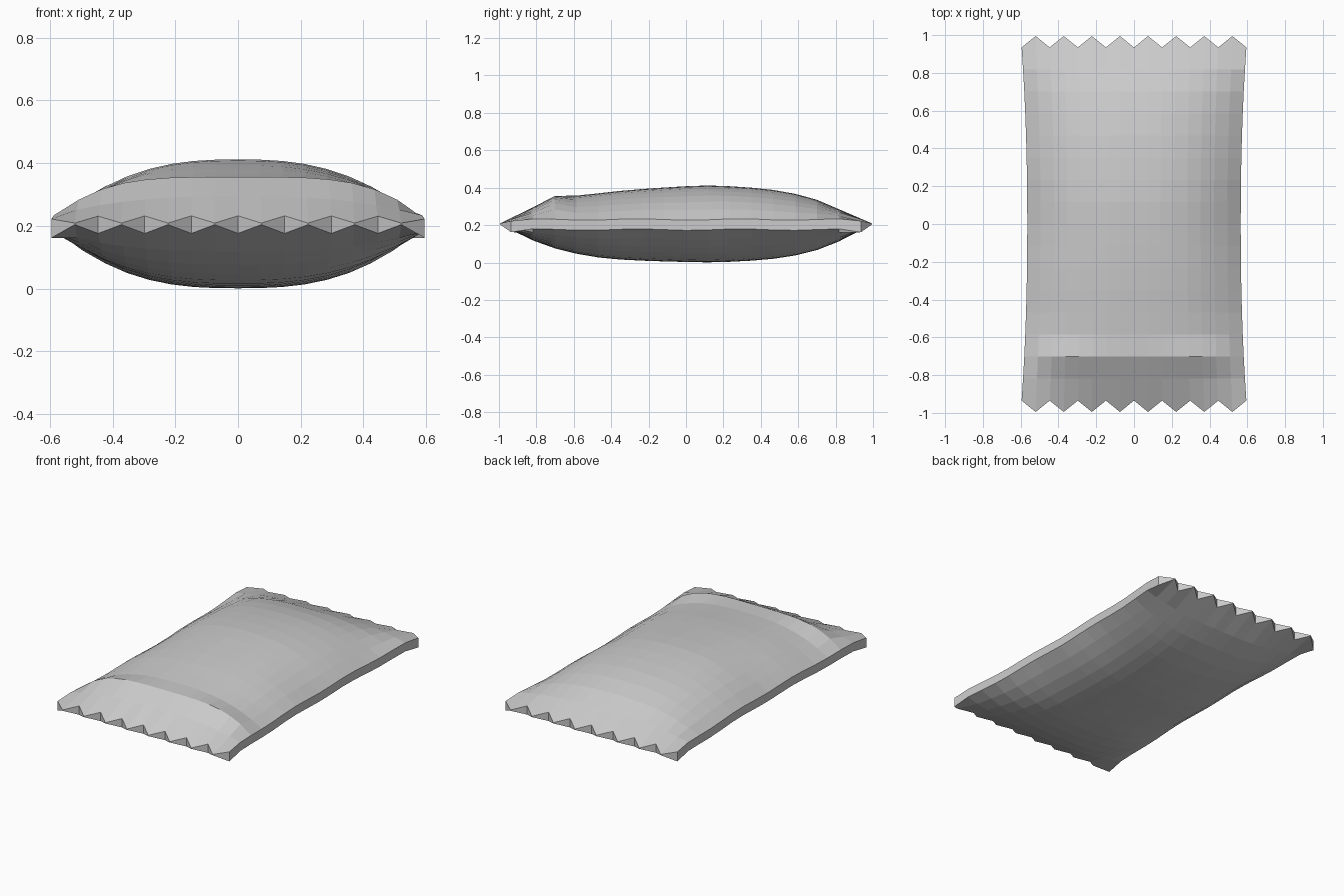
import bpy, bmesh, math

if "Cube" in bpy.data.objects:
    bpy.data.objects.remove(bpy.data.objects["Cube"])

N = 16
# crown heights along the packet, front seal to back seal
TOP = [.232, .295, .356, .358, .37, .383, .393, .401, .408, .412, .408, .40, .388, .367, .335, .285, .232]
BOT = [.176, .118, .076, .047, .027, .016, .010, .006, .003, .001, .004, .010, .020, .038, .067, .113, .176]


def point(i, j, upper):
    s = i / N * 2 - 1
    t = j / N * 2 - 1
    half = 0.565 + 0.03 * abs(t) ** 2.2
    x = s * half
    y = 0.935 * t
    ripple = 0.004 * math.sin(j * 1.35)
    edge = (0.23 if upper else 0.176) + ripple
    crown = TOP[j] if upper else BOT[j]
    power = (4.0 if j == 2 else 2.6) if upper else 2.7
    z = edge + (crown - edge) * (1 - abs(s) ** power)
    # zigzag teeth pinch together at their tips
    if j in (0, N):
        if i % 2:
            y = math.copysign(0.995, t)
            z = 0.209 if upper else 0.204
        elif i in (0, N):
            z = 0.222 if upper else 0.162
    return x, y, z


# Packet: upper and lower pillow skins joined by a thin rim
bm = bmesh.new()
skins = []
for upper in (True, False):
    skins.append([[bm.verts.new(point(i, j, upper)) for i in range(N + 1)]
                  for j in range(N + 1)])
for grid in skins:
    for j in range(N):
        for i in range(N):
            bm.faces.new((grid[j][i], grid[j][i + 1], grid[j + 1][i + 1], grid[j + 1][i]))

# Side walls and serrated end walls
up, low = skins
for k in range(N):
    for c in (0, N):
        bm.faces.new((up[k][c], up[k + 1][c], low[k + 1][c], low[k][c]))
        bm.faces.new((up[c][k], up[c][k + 1], low[c][k + 1], low[c][k]))
bmesh.ops.recalc_face_normals(bm, faces=bm.faces)

mesh = bpy.data.meshes.new("snack_packet")
bm.to_mesh(mesh)
bm.free()
packet = bpy.data.objects.new("snack_packet", mesh)
bpy.context.collection.objects.link(packet)
